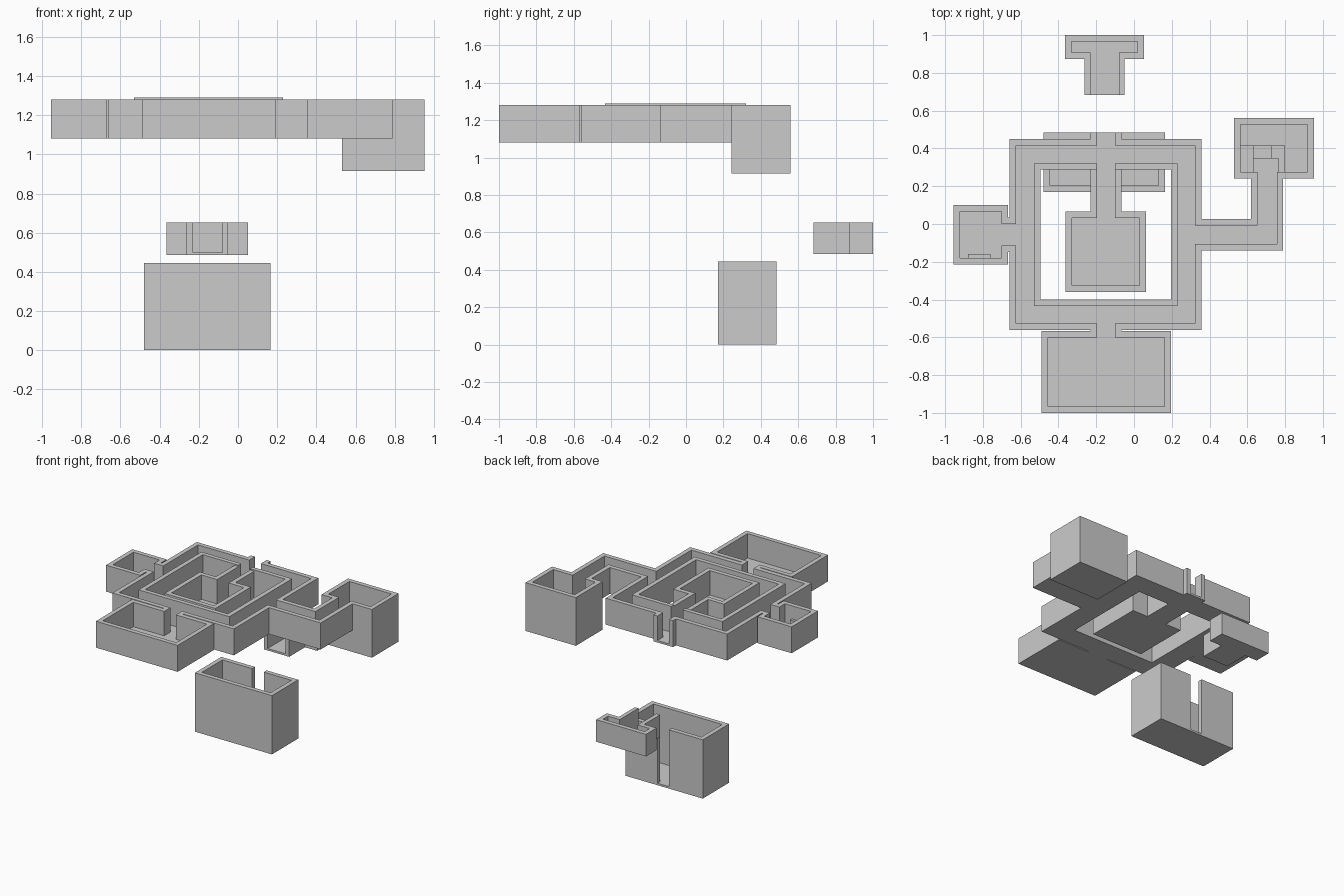
import bpy, bmesh

if "Cube" in bpy.data.objects:
    bpy.data.objects.remove(bpy.data.objects["Cube"])

T = 0.034          # wall thickness
F = 0.015          # floor thickness


def spans(a, b):
    """Parts of z-interval a that are not covered by b."""
    if a is None:
        return []
    if b is None or b[1] <= a[0] or b[0] >= a[1]:
        return [a]
    out = []
    if a[0] < b[0]:
        out.append((a[0], b[0]))
    if a[1] > b[1]:
        out.append((b[1], a[1]))
    return out


def build(name, paints):
    """Paint rectangles (x0, y0, x1, y1, span) in order, then extrude the plan.
    span is (bottom, top), or None for a hole."""
    xs = sorted({round(p[i], 4) for p in paints for i in (0, 2)})
    ys = sorted({round(p[i], 4) for p in paints for i in (1, 3)})
    nx, ny = len(xs) - 1, len(ys) - 1

    def cell(i, j):
        if not (0 <= i < nx and 0 <= j < ny):
            return None
        cx, cy = (xs[i] + xs[i + 1]) / 2, (ys[j] + ys[j + 1]) / 2
        s = None
        for x0, y0, x1, y1, span in paints:
            if x0 < cx < x1 and y0 < cy < y1:
                s = span
        return s

    bm = bmesh.new()

    def face(pts):
        bm.faces.new([bm.verts.new(p) for p in pts])

    for i in range(nx):
        for j in range(ny):
            s = cell(i, j)
            if s is None:
                continue
            x0, x1, y0, y1 = xs[i], xs[i + 1], ys[j], ys[j + 1]
            ring = [(x0, y0), (x1, y0), (x1, y1), (x0, y1)]
            face([(x, y, s[1]) for x, y in ring])
            face([(x, y, s[0]) for x, y in reversed(ring)])
            for k, (di, dj) in enumerate([(0, -1), (1, 0), (0, 1), (-1, 0)]):
                a, b = ring[k], ring[(k + 1) % 4]
                for lo, hi in spans(s, cell(i + di, j + dj)):
                    face([(*a, lo), (*b, lo), (*b, hi), (*a, hi)])
    bmesh.ops.remove_doubles(bm, verts=bm.verts[:], dist=1e-5)
    me = bpy.data.meshes.new(name)
    bm.to_mesh(me)
    bm.free()
    ob = bpy.data.objects.new(name, me)
    bpy.context.collection.objects.link(ob)
    return ob


def room(x0, y0, x1, y1, wall, floor):
    """Walled rectangle with a floor inside."""
    return [(x0, y0, x1, y1, wall), (x0 + T, y0 + T, x1 - T, y1 - T, floor)]


# Upper level heights and the shared north-south door width
W, L = (1.08, 1.28), (1.08, 1.08 + F)
DX0, DX1 = -0.197, -0.1
CX0, CX1 = DX0 - T, DX1 + T

# Square ring corridor with doorways and short north stub
build("ring_corridor",
      room(-0.66, -0.56, 0.357, 0.45, W, L) + [
          (-0.53, -0.433, 0.23, 0.32, (1.08, 1.29)),
          (-0.496, -0.4, 0.195, 0.288, None),
          (CX0, 0.45, CX1, 0.485, W),
          (DX0, 0.416, DX1, 0.485, L),
          (DX0, 0.288, DX1, 0.32, L),
          (DX0, -0.56, DX1, -0.526, L),
          (-0.66, -0.115, -0.626, 0.0, L),
          (0.323, -0.105, 0.357, -0.008, L)])

# Central room and its passage to the ring
build("centre_room",
      room(-0.363, -0.36, 0.063, 0.065, W, L) + [
          (CX0, 0.065, CX1, 0.288, W),
          (DX0, 0.031, DX1, 0.288, L)])

# South room
build("south_room",
      room(-0.49, -1.0, 0.195, -0.567, W, L) + [
          (CX0, -0.567, CX1, -0.56, W),
          (DX0, -0.601, DX1, -0.56, L)])

# West room with a small ledge on its south wall
build("west_room",
      room(-0.955, -0.215, -0.668, 0.1, W, L) + [
          (-0.668, -0.149, -0.66, 0.034, W),
          (-0.702, -0.115, -0.66, 0.0, L),
          (-0.88, -0.181, -0.76, -0.16, (1.08, 1.18))])

# East corridor, turning north
build("east_corridor", [
    (0.357, -0.139, 0.79, 0.026, W),
    (0.62, -0.139, 0.79, 0.242, W),
    (0.357, -0.105, 0.756, -0.008, L),
    (0.654, -0.105, 0.756, 0.242, L)])

# Deep east chamber with steps down from the corridor
B = 0.915
build("east_chamber",
      room(0.53, 0.242, 0.952, 0.56, (B, 1.28), (B, B + F)) + [
          (0.564, 0.276, 0.8, 0.415, (B, 0.985)),
          (0.63, 0.35, 0.73, 0.415, (B, 1.04)),
          (0.63, 0.276, 0.765, 0.35, (B, 1.095)),
          (0.654, 0.242, 0.756, 0.276, (B, 1.095))])

# Tall lower hall with a full-height doorway at the back
build("lower_hall",
      room(-0.48, 0.17, 0.165, 0.485, (0, 0.445), (0, F)) + [
          (DX0, 0.451, DX1, 0.485, (0, F))])

# T-shaped passage, open at the front
TW, TF = (0.485, 0.652), (0.485, 0.5)
build("tee_passage", [
    (-0.365, 0.873, 0.052, 1.0, TW),
    (-0.262, 0.683, -0.05, 0.873, TW),
    (-0.331, 0.907, 0.018, 0.966, TF),
    (-0.23, 0.683, -0.08, 0.907, TF)])
